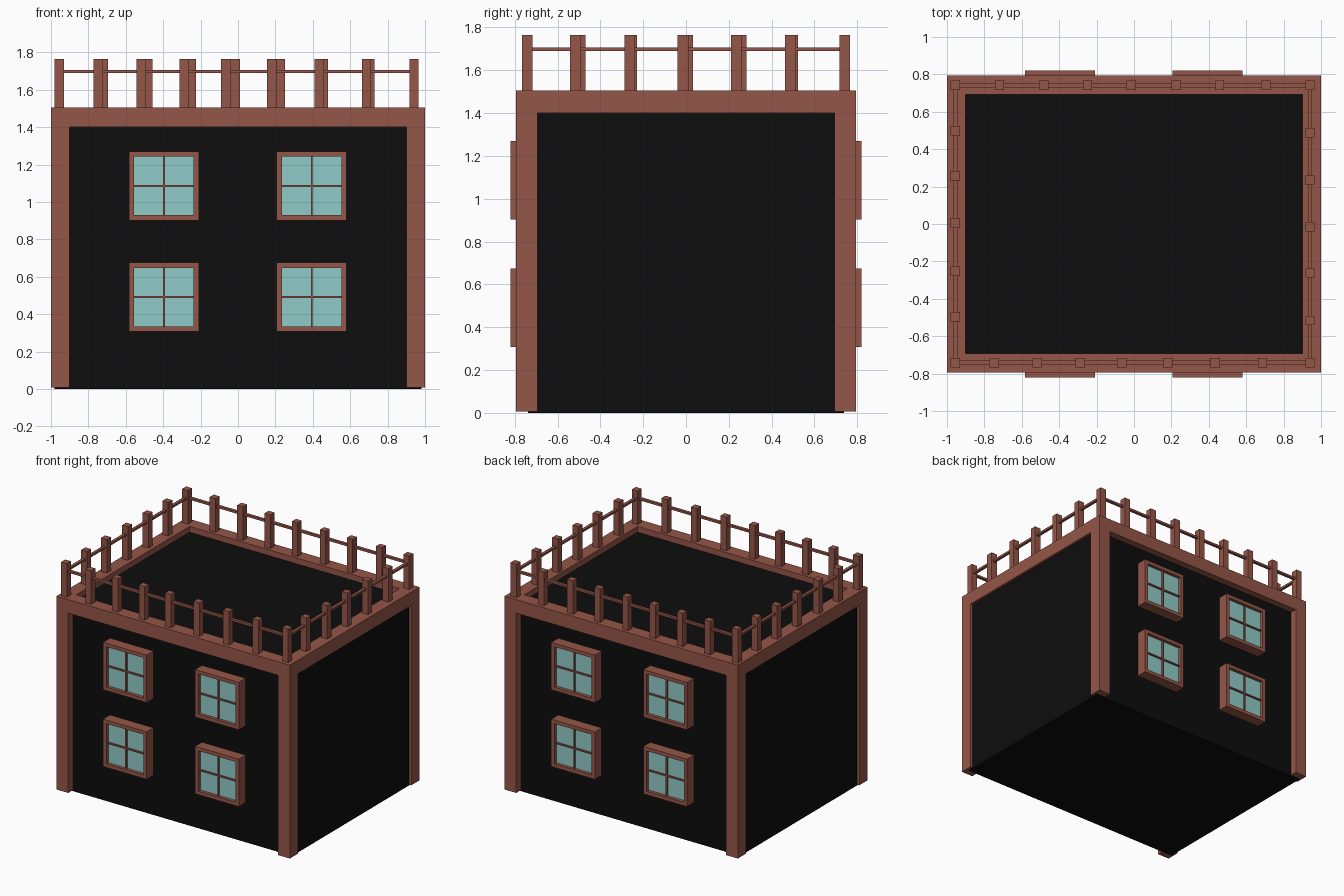
import bpy, bmesh
from mathutils import Matrix, Vector

if "Cube" in bpy.data.objects:
    bpy.data.objects.remove(bpy.data.objects["Cube"])


def material(name, rgb):
    m = bpy.data.materials.new(name)
    m.diffuse_color = (*rgb, 1)
    m.use_nodes = True
    m.node_tree.nodes["Principled BSDF"].inputs["Base Color"].default_value = m.diffuse_color
    return m


BRICK = material("brick_brown", (0.30, 0.093, 0.065))
BLACK = material("black_wall", (0.004, 0.004, 0.004))
GLASS = material("pale_glass", (0.28, 0.60, 0.57))


def boxes(name, mat, spans):
    """One object from boxes given as (x0, x1, y0, y1, z0, z1)."""
    bm = bmesh.new()
    for x0, x1, y0, y1, z0, z1 in spans:
        x0, x1 = sorted((x0, x1))
        y0, y1 = sorted((y0, y1))
        centre = Vector(((x0 + x1) / 2, (y0 + y1) / 2, (z0 + z1) / 2))
        size = (x1 - x0, y1 - y0, z1 - z0, 1)
        bmesh.ops.create_cube(bm, size=1, matrix=Matrix.Translation(centre) @ Matrix.Diagonal(size))
    mesh = bpy.data.meshes.new(name)
    bm.to_mesh(mesh)
    bm.free()
    mesh.materials.append(mat)
    ob = bpy.data.objects.new(name, mesh)
    bpy.context.collection.objects.link(ob)
    return ob


X, Y, T = 1.0, 0.793, 0.1          # outer half sizes, beam width
SIGNS = (-1, 1)

# Black body, set back behind the frame
boxes("building_body", BLACK, [(-0.98, 0.98, -0.737, 0.737, 0, 1.46)])

# Corner pillars and top rim
boxes("corner_pillars", BRICK, [(sx * (X - T), sx * X, sy * (Y - T), sy * Y, 0.007, 1.4)
                                for sx in SIGNS for sy in SIGNS])
boxes("roof_rim", BRICK,
      [(-X, X, s * (Y - T), s * Y, 1.4, 1.505) for s in SIGNS] +
      [(s * (X - T), s * X, -(Y - T), Y - T, 1.4, 1.505) for s in SIGNS])

# Windows: two by two on front and back
W, H, F = 0.187, 0.184, 0.028      # half width, half height, frame width
for side, sy in (("front", -1), ("back", 1)):
    for level, cz in (("lower", 0.491), ("upper", 1.086)):
        for cx in (-0.396, 0.394):
            tag = f"{side}_{level}_{'left' if cx < 0 else 'right'}"
            y0, y1 = sy * 0.73, sy * 0.82
            boxes("window_frame_" + tag, BRICK,
                  [(cx + s * (W - F), cx + s * W, y0, y1, cz - H, cz + H) for s in SIGNS] +
                  [(cx - W + F, cx + W - F, y0, y1, cz - H, cz - H + F),
                   (cx - W + F, cx + W - F, y0, y1, cz + H - F, cz + H)])
            boxes("window_glass_" + tag, GLASS,
                  [(cx - W + F, cx + W - F, y0, sy * 0.795, cz - H + F, cz + H - F)])
            m, ym = 0.005, sy * 0.808
            boxes("window_bars_" + tag, BRICK,
                  [(cx - m, cx + m, sy * 0.79, ym, cz - H + F, cz + H - F),
                   (cx - W + F, cx - m, sy * 0.79, ym, cz - m, cz + m),
                   (cx + m, cx + W - F, sy * 0.79, ym, cz - m, cz + m)])

# Railing posts, slightly unevenly spaced
PX0, PX1, PY = -0.955, 0.941, 0.741
spots = [(x, -PY) for x in (PX0, -0.747, -0.518, -0.288, -0.065, 0.181, 0.434, 0.687, PX1)]
spots += [(x, PY) for x in (PX0, -0.719, -0.483, -0.249, -0.015, 0.225, 0.457, 0.706, PX1)]
spots += [(PX0, y) for y in (-0.495, -0.253, 0.007, 0.258, 0.499)]
spots += [(PX1, y) for y in (-0.516, -0.262, -0.014, 0.235, 0.488)]
P = 0.025
boxes("railing_posts", BRICK, [(x - P, x + P, y - P, y + P, 1.5, 1.765) for x, y in spots])

# Thin rail joining the posts
R, Z0, Z1 = 0.011, 1.69, 1.706
boxes("railing_rails", BRICK,
      [(PX0, PX1, s * PY - R, s * PY + R, Z0, Z1) for s in SIGNS] +
      [(x - R, x + R, -PY, PY, Z0, Z1) for x in (PX0, PX1)])
